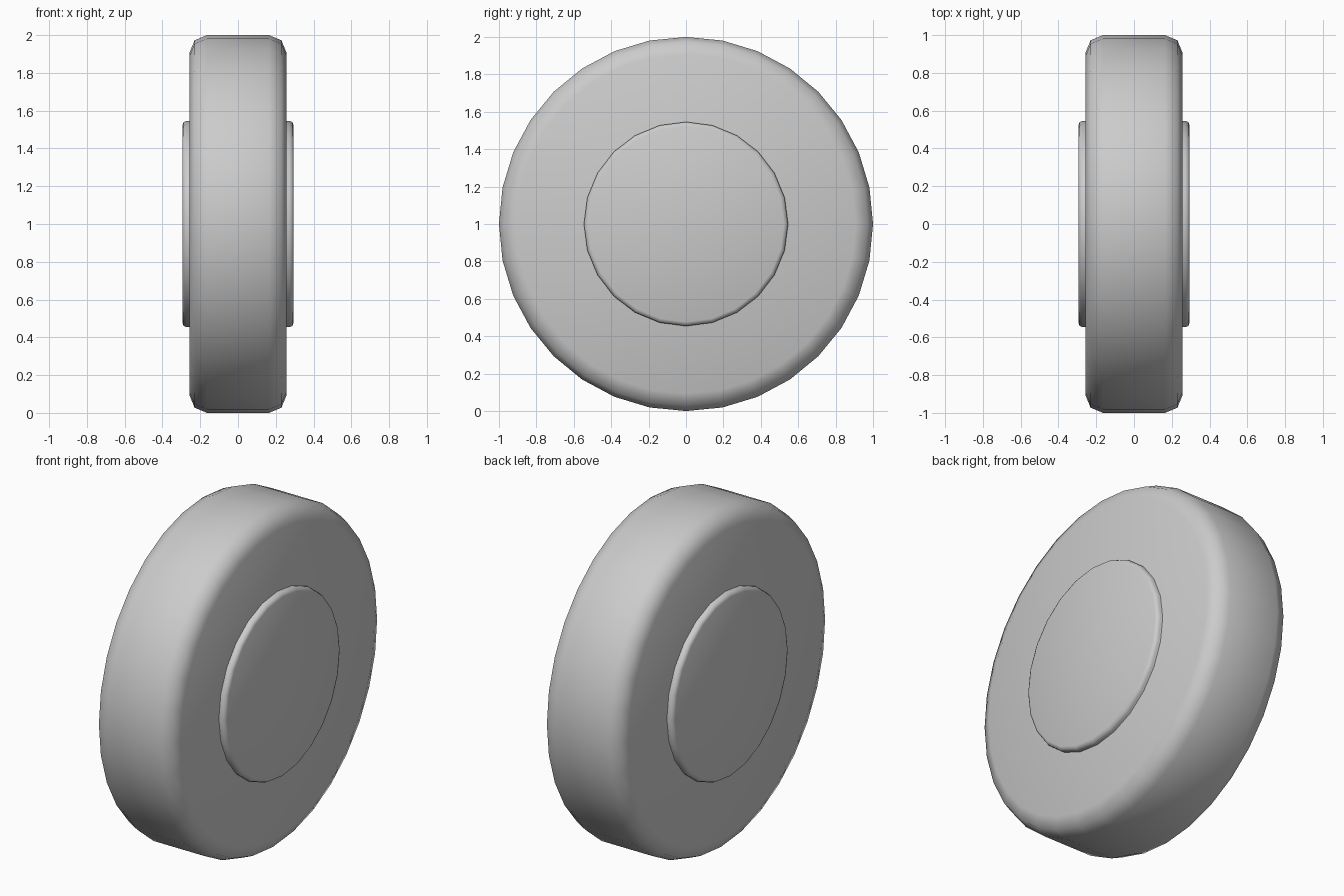
import bpy, math

if "Cube" in bpy.data.objects:
    bpy.data.objects.remove(bpy.data.objects["Cube"])


def axle_disc(name, radius, half_width, bevel, sides):
    """Smooth-shaded cylinder lying along x with rounded rims."""
    bpy.ops.mesh.primitive_cylinder_add(
        vertices=sides, radius=radius, depth=2 * half_width,
        location=(0, 0, 1), rotation=(0, math.pi / 2, 0))
    obj = bpy.context.object
    obj.name = name
    bpy.ops.object.transform_apply(location=False, rotation=True, scale=True)
    mod = obj.modifiers.new("rounded_rim", 'BEVEL')
    mod.width = bevel
    mod.segments = 2
    mod.limit_method = 'ANGLE'
    mod.angle_limit = math.radians(40)
    bpy.ops.object.modifier_apply(modifier=mod.name)
    bpy.ops.object.shade_smooth_by_angle(angle=math.radians(50))
    return obj


# Wide tyre with chamfered shoulders
axle_disc("tyre", 1.0, 0.257, 0.093, 32)

# Hub passing through, slightly proud of both sides
axle_disc("hub", 0.546, 0.294, 0.022, 24)
